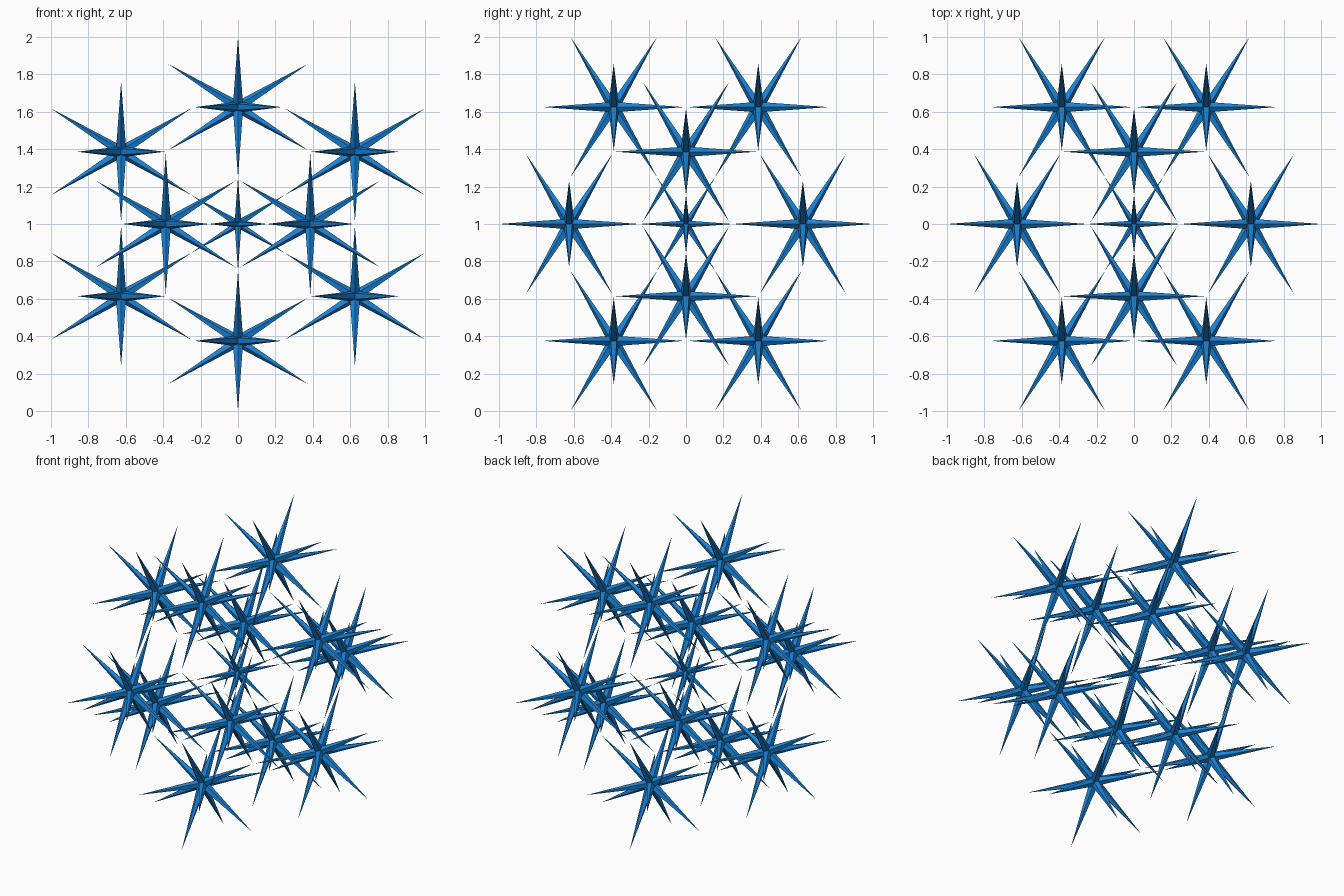
import bpy, bmesh
from math import sqrt
from mathutils import Vector

if "Cube" in bpy.data.objects:
    bpy.data.objects.remove(bpy.data.objects["Cube"])

PHI = (1 + sqrt(5)) / 2
OUTER = 0.625      # long coordinate of the outer star centres
TIP = 0.375        # long coordinate of the spike tips
CORE = 0.045       # radius of the small twelve-sided core
MIDDLE = 2 / 3     # relative size of the middle star


def icosahedron_points(size):
    """Twelve corners whose long coordinate is size."""
    pts = []
    for s in (-size, size):
        for t in (-size / PHI, size / PHI):
            pts += [Vector((0, t, s)), Vector((s, 0, t)), Vector((t, s, 0))]
    return pts


def star_mesh():
    """Twelve five-sided spikes standing on a dodecahedral core."""
    hull = bmesh.new()
    for p in icosahedron_points(TIP):
        hull.verts.new(p)
    bmesh.ops.convex_hull(hull, input=hull.verts[:])
    hull.verts.index_update()
    hull.faces.index_update()

    bm = bmesh.new()
    tips = {v: bm.verts.new(v.co) for v in hull.verts}
    core = {f: bm.verts.new(f.calc_center_median().normalized() * CORE)
            for f in hull.faces}
    # each hull edge gives one side to each of its two spikes
    for e in hull.edges:
        a, b = e.link_faces
        for v in e.verts:
            bm.faces.new((tips[v], core[a], core[b]))
    bmesh.ops.recalc_face_normals(bm, faces=bm.faces[:])
    mesh = bpy.data.meshes.new("spiked_star")
    bm.to_mesh(mesh)
    bm.free()
    hull.free()
    return mesh


blue = bpy.data.materials.new("blue")
blue.diffuse_color = (0.01, 0.23, 0.68, 1)
blue.use_nodes = True
blue.node_tree.nodes["Principled BSDF"].inputs["Base Color"].default_value = blue.diffuse_color
mesh = star_mesh()
mesh.materials.append(blue)


def add_star(name, offset, scale=1.0):
    ob = bpy.data.objects.new(name, mesh)
    ob.location = offset + Vector((0, 0, 1))
    ob.scale = (scale,) * 3
    bpy.context.collection.objects.link(ob)


# small star in the middle, twelve larger ones around it
add_star("middle_star", Vector((0, 0, 0)), MIDDLE)
for i, p in enumerate(icosahedron_points(OUTER)):
    add_star(f"outer_star_{i + 1}", p)
